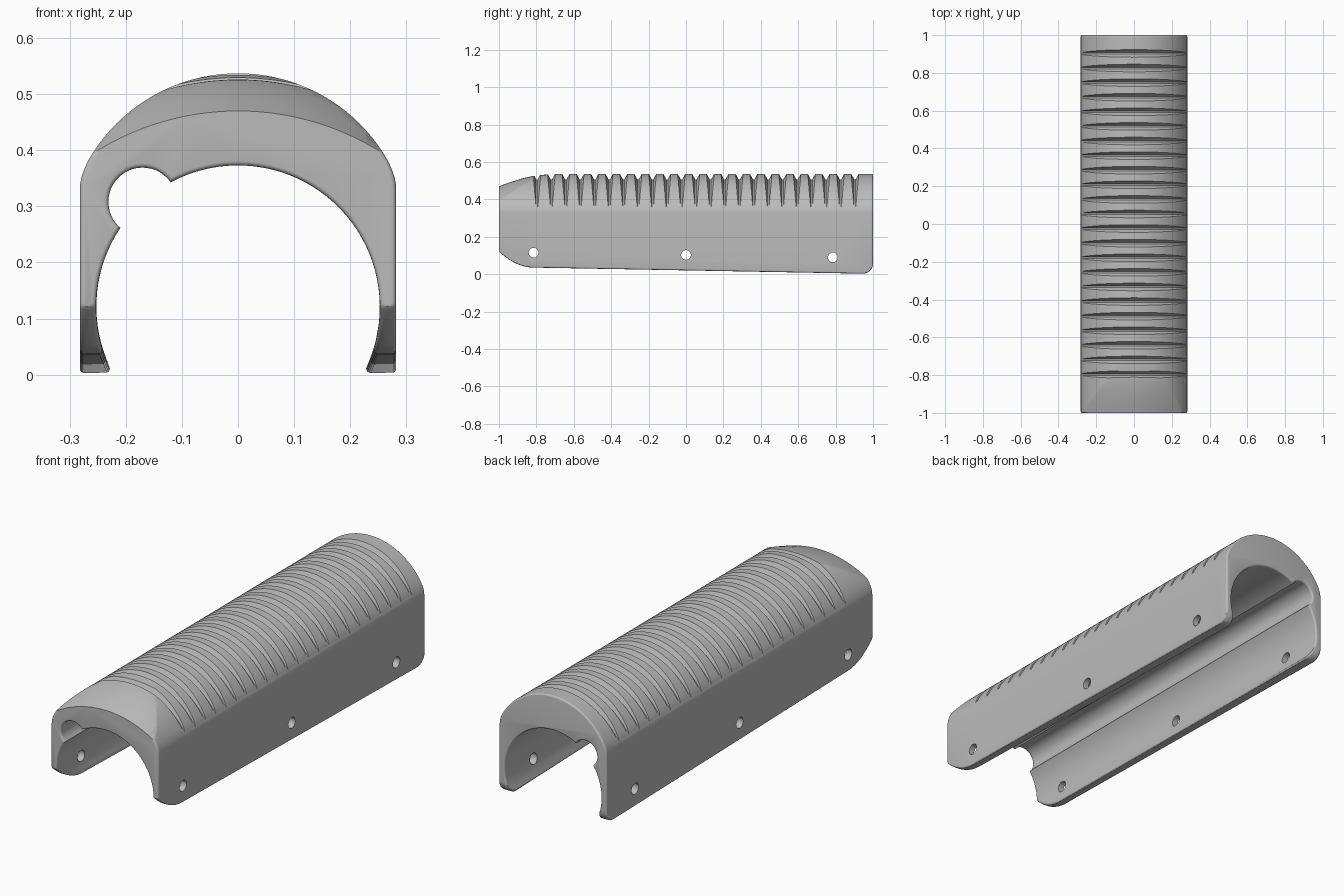
import bpy, bmesh
from math import sin, cos, pi, asin, acos, atan2, hypot, sqrt, radians

cube = bpy.data.objects.get("Cube")
if cube:
    bpy.data.objects.remove(cube, do_unlink=True)

grey = bpy.data.materials.new("plain_grey")
grey.use_nodes = True
grey.diffuse_color = (0.5, 0.5, 0.5, 1)
grey.node_tree.nodes["Principled BSDF"].inputs["Base Color"].default_value = (0.5, 0.5, 0.5, 1)

EDGE = 0.008      # rounding of the end edges


def loft(bm, rings):
    """Skin a list of equal-length closed rings and cap both ends."""
    vs = [[bm.verts.new(p) for p in ring] for ring in rings]
    for a, b in zip(vs, vs[1:]):
        for i in range(len(a)):
            j = (i + 1) % len(a)
            bm.faces.new((a[i], a[j], b[j], b[i]))
    bm.faces.new(vs[0])
    bm.faces.new(vs[-1])


def make_object(name, bm):
    bmesh.ops.recalc_face_normals(bm, faces=bm.faces)
    mesh = bpy.data.meshes.new(name)
    bm.to_mesh(mesh)
    bm.free()
    mesh.materials.append(grey)
    obj = bpy.data.objects.new(name, mesh)
    bpy.context.collection.objects.link(obj)
    return obj


def arc(cx, cz, r, a0, a1, n):
    """Points along an arc, leaving out the last one."""
    return [(cx + r * cos(a0 + (a1 - a0) * i / n),
             cz + r * sin(a0 + (a1 - a0) * i / n)) for i in range(n)]


def bottom(y):
    """Height of the lower edge along the length."""
    z = 0.003 + (0.945 - y) * 0.0185
    if y < -0.82:
        z += 0.083 * ((-0.82 - y) / 0.18) ** 2
    if y > 0.945:
        u = min(1, (y - 0.945) / 0.055)
        z = 0.003 + 0.055 * (1 - sqrt(1 - u * u))
    return z


def section(y, d):
    """Arched cross-section with a tube channel, thinned by d."""
    zb, xo = bottom(y), 0.282 - d
    r, g, big = 0.253 + d, 0.061 + d, 0.307 - d
    gx, gz, cz = -0.17, 0.308, 0.12
    thick = xo - sqrt(r * r - (zb - cz) ** 2)
    f = min(0.008, 0.4 * thick)
    start = asin((zb + f - cz) / r)
    xi = r * cos(start)
    dist, phi = hypot(gx, gz - cz), atan2(gz - cz, gx)
    alpha = acos((dist**2 + r**2 - g**2) / (2 * dist * r))
    beta = acos((dist**2 + g**2 - r**2) / (2 * dist * g))
    # inner wall, channel, inner wall
    pts = arc(0, cz, r, start, phi - alpha, 40)
    pts += arc(gx, gz, g, phi - pi + beta, phi + pi - beta, 24)
    pts += arc(0, cz, r, phi + alpha, pi - start, 16)
    # left foot
    pts += arc(-xi - f, zb + f, f, 0, -pi / 2, 4)
    pts += arc(-xo + f, zb + f, f, -pi / 2, -pi, 4) + [(-xo, zb + f)]
    # shoulders and crown
    end = (big * cos(pi / 6), 0.23 + big * sin(pi / 6))
    shoulder = []
    for i in range(5):
        t = i / 5
        shoulder.append(((1 - t * t) * xo + t * t * end[0],
                         (1 - t) ** 2 * 0.33 + 2 * t * (1 - t) * 0.353 + t * t * end[1]))
    pts += [(-x, z) for x, z in shoulder]
    pts += arc(0, 0.23, big, radians(150), radians(30), 40) + [end]
    pts += shoulder[::-1]
    # right foot
    pts += arc(xo - f, zb + f, f, 0, -pi / 2, 4)
    pts += arc(xi + f, zb + f, f, -pi / 2, -pi, 4)
    return [(x, y, z) for x, z in pts]


# Shell: sections along the length with rounded ends
stations = []
for i in range(5):
    a = i * pi / 8
    y, d = 1 - EDGE * (1 - cos(a)), EDGE * (1 - sin(a))
    stations += [(-y, d), (y, d)]
stations += [(-0.98 + 0.016 * i, 0) for i in range(11)]
stations += [(0.945 + 0.055 * sin(i * pi / 18), 0) for i in range(7)]
bm = bmesh.new()
loft(bm, [section(y, d) for y, d in sorted(stations)])
shell = make_object("handguard_shell", bm)

# Grip grooves: tapered wedges swept over the crown
bm = bmesh.new()
for k in range(23):
    y = -0.797 + k * 1.7 / 22
    rings = []
    for i in range(41):
        a = radians(26 + 128 * i / 40)
        rings.append([(r * cos(a), y + w, 0.175 + r * sin(a)) for r, w in
                      ((0.332, -0.004), (0.332, 0.004), (0.382, 0.031), (0.382, -0.031))])
    loft(bm, rings)
grooves = make_object("groove_cutter", bm)

# Sloping nose: a flatter arch that falls toward the front
bm = bmesh.new()
rings = []
for y, top in ((-1.02, 0.462), (-1, 0.47), (-0.94, 0.492), (-0.88, 0.511),
               (-0.82, 0.525), (-0.74, 0.534), (-0.68, 0.5385)):
    side = asin(0.33 / 0.479)
    edge = arc(0, top - 0.479, 0.479, pi / 2 - side, pi / 2 + side, 40)
    rings.append([(x, y, z) for x, z in edge + [(-0.33, 0.7), (0.33, 0.7)]])
loft(bm, rings)
nose = make_object("nose_cutter", bm)

# Cross pin holes through both sides
bm = bmesh.new()
for y, z in ((-0.815, 0.115), (0, 0.103), (0.785, 0.09)):
    loft(bm, [[(x, y + p, z + q) for p, q in arc(0, 0, 0.026, 0, 2 * pi, 32)]
              for x in (-0.4, 0.4)])
holes = make_object("hole_cutter", bm)

bpy.context.view_layer.objects.active = shell
for cutter in (nose, grooves, holes):
    cutter.hide_render = True
    mod = shell.modifiers.new(cutter.name, 'BOOLEAN')
    mod.operation = 'DIFFERENCE'
    mod.solver = 'EXACT'
    mod.object = cutter
    bpy.ops.object.modifier_apply(modifier=mod.name)
    bpy.data.objects.remove(cutter, do_unlink=True)

bpy.ops.object.select_all(action='DESELECT')
shell.select_set(True)
bpy.ops.object.shade_smooth_by_angle(angle=radians(30))
